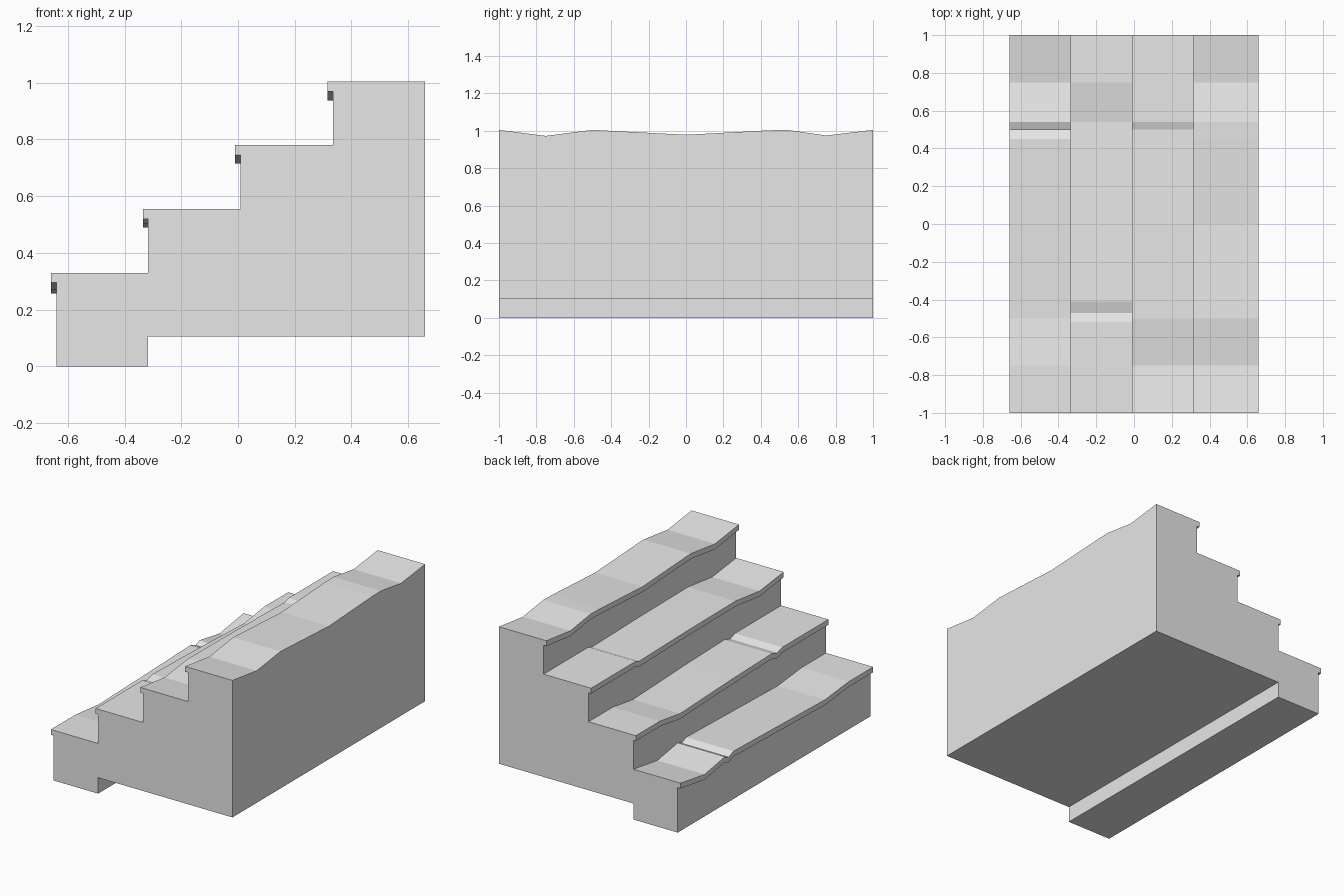
import bpy
import bmesh

cube = bpy.data.objects.get("Cube")
if cube:
    bpy.data.objects.remove(cube, do_unlink=True)

stone = bpy.data.materials.new("plain_grey_stone")
stone.use_nodes = True
grey = (0.8, 0.8, 0.8, 1)
stone.diffuse_color = grey
stone.node_tree.nodes["Principled BSDF"].inputs["Base Color"].default_value = grey

LIP = 0.035       # nosing thickness
BACK = 0.66       # back wall
BASE = 0.105      # underside of the main body

# Each step: nosing x, riser x, tread height, wear along y as (y, drop)
STEPS = [
    (-0.66, -0.64, 0.33, [(-1, 0), (-0.75, 0), (-0.5, 0.025), (0, 0.012), (0.45, 0),
                          (0.5, 0.02), (0.54, 0.003), (0.75, 0.038), (1, 0)]),
    (-0.335, -0.317, 0.555, [(-1, 0), (-0.52, 0), (-0.47, 0.017), (-0.41, 0),
                             (0, 0.01), (0.54, 0.03), (0.75, 0), (1, 0)]),
    (-0.01, 0.008, 0.78, [(-1, 0), (-0.75, 0.03), (-0.5, 0), (0, 0.004),
                          (0.5, 0.013), (0.54, 0), (1, 0)]),
    (0.315, 0.335, 1.005, [(-1, 0), (-0.75, 0.032), (-0.5, 0), (0, 0.026),
                           (0.45, 0.002), (0.54, 0), (0.75, 0.03), (1, 0)]),
]


def drop_at(wear, y):
    """Linear interpolation of the wear of a tread."""
    for (y0, d0), (y1, d1) in zip(wear, wear[1:]):
        if y <= y1:
            return d0 + (d1 - d0) * (y - y0) / (y1 - y0)
    return wear[-1][1]


def section(y):
    """Stair outline at depth y, from the foot up the steps and down the back."""
    foot = STEPS[0][1]
    second = STEPS[1][1]
    points = [(foot, 0)]
    for i, (nose, riser, height, wear) in enumerate(STEPS):
        top = height - drop_at(wear, y)
        end = STEPS[i + 1][1] if i + 1 < len(STEPS) else BACK
        points += [(riser, top - LIP), (nose, top - LIP), (nose, top), (end, top)]
    points += [(BACK, BASE), (second, BASE), (second, 0)]
    return points


# Loft the outline through every depth where a tread bends
bm = bmesh.new()
depths = sorted({y for step in STEPS for y, _ in step[3]})
rings = [[bm.verts.new((x, y, z)) for x, z in section(y)] for y in depths]
for a, b in zip(rings, rings[1:]):
    for i in range(len(a)):
        j = (i + 1) % len(a)
        bm.faces.new((a[i], a[j], b[j], b[i]))
bm.faces.new(rings[0])
bm.faces.new(rings[-1])

# Merge flat strips and face everything outward
bmesh.ops.dissolve_limit(bm, angle_limit=0.001, verts=bm.verts, edges=bm.edges)
bmesh.ops.recalc_face_normals(bm, faces=bm.faces)

mesh = bpy.data.meshes.new("worn_stairs")
bm.to_mesh(mesh)
bm.free()
mesh.materials.append(stone)
stairs = bpy.data.objects.new("worn_stairs", mesh)
bpy.context.collection.objects.link(stairs)
